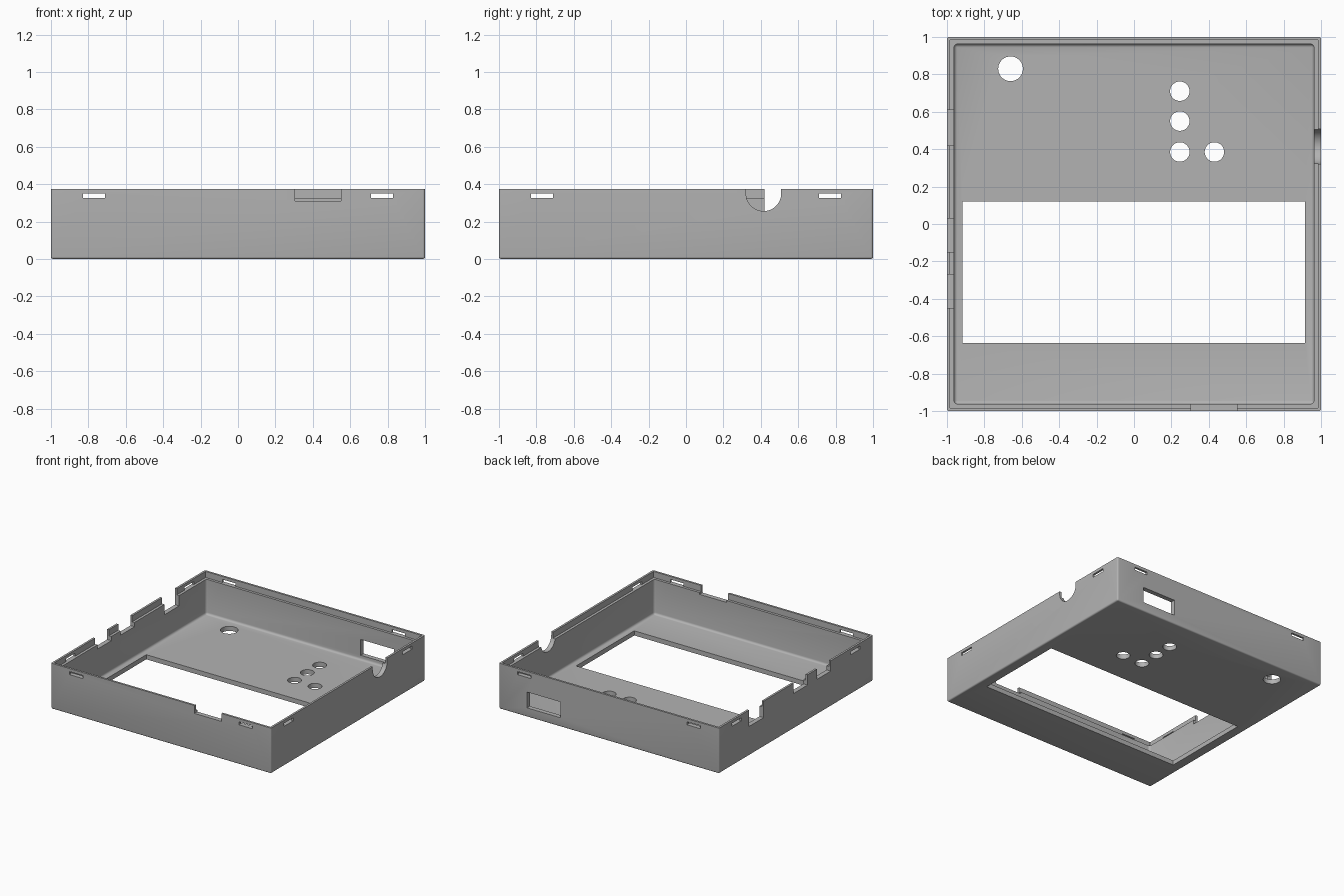
import bpy, bmesh
from mathutils import Matrix

if "Cube" in bpy.data.objects:
    bpy.data.objects.remove(bpy.data.objects["Cube"])

HEIGHT, WALL, FLOOR, LIP, LIP_Z = 0.375, 0.038, 0.038, 0.017, 0.325
TOP = 0.5  # cutters that open upward end here

plastic = bpy.data.materials.new("grey plastic")
plastic.use_nodes = True
grey = (0.45, 0.45, 0.45, 1)
plastic.diffuse_color = grey
plastic.node_tree.nodes["Principled BSDF"].inputs["Base Color"].default_value = grey


def finish(bm, name):
    mesh = bpy.data.meshes.new(name)
    bm.to_mesh(mesh)
    bm.free()
    obj = bpy.data.objects.new(name, mesh)
    mesh.materials.append(plastic)
    bpy.context.collection.objects.link(obj)
    return obj


def box(name, x, y, z, rounding=0):
    """Box between the given ranges; rounding softens all but the top edges."""
    bm = bmesh.new()
    bmesh.ops.create_cube(bm, size=1)
    for v in bm.verts:
        v.co = [(a + b) / 2 + c * (b - a) for c, (a, b) in zip(v.co, (x, y, z))]
    if rounding:
        edges = [e for e in bm.edges if min(v.co.z for v in e.verts) < z[1] - 0.001]
        bmesh.ops.bevel(bm, geom=edges, offset=rounding, segments=4,
                        profile=0.5, affect='EDGES')
    return finish(bm, name)


def cylinder(name, location, radius, depth, axis='Z'):
    bm = bmesh.new()
    turn = Matrix.Rotation(1.5707963, 4, 'Y') if axis == 'X' else Matrix()
    bmesh.ops.create_cone(bm, cap_ends=True, segments=48, radius1=radius,
                          radius2=radius, depth=depth,
                          matrix=Matrix.Translation(location) @ turn)
    return finish(bm, name)


def square(half):
    return (-half, half)


# Tray body with softly rounded outside edges
tray = box("enclosure_tray", square(1), square(1), (0, HEIGHT), 0.012)

# Hollow inside, and the stepped lip around the rim
inner = 1 - WALL
cutters = [
    box("cavity_cutter", square(inner), square(inner), (FLOOR, TOP), 0.018),
    box("lip_cutter", square(1 - LIP), square(1 - LIP), (LIP_Z, TOP)),
]

# Display window and button holes through the floor
cutters.append(box("display_cutter", (-0.918, 0.915), (-0.635, 0.12), (-0.1, 0.2)))
holes = [(-0.66, 0.83, 0.066), (0.245, 0.71, 0.052), (0.245, 0.55, 0.052),
         (0.245, 0.385, 0.052), (0.43, 0.385, 0.052)]
for x, y, r in holes:
    cutters.append(cylinder("hole_cutter", (x, y, 0), r, 0.3))

# Snap slots, two through each wall
for s in (-0.77, 0.77):
    span = (s - 0.06, s + 0.06)
    cutters.append(box("slot_cutter", span, square(1.2), (LIP_Z, 0.35)))
    cutters.append(box("slot_cutter", square(1.2), span, (LIP_Z, 0.35)))

# Rim notches in the front wall and right wall
cutters.append(box("front_notch_cutter", (0.305, 0.55), (-1.1, -0.9), (0.31, TOP)))
for y0, y1, z in [(0.42, 0.61, 0.24), (-0.15, 0.03, 0.29), (-0.45, -0.27, 0.29)]:
    cutters.append(box("side_notch_cutter", (-1.1, -0.9), (y0, y1), (z, TOP)))

# Round cable notch in the left wall
cutters.append(cylinder("cable_cutter", (1, 0.415, 0.35), 0.094, 0.2, 'X'))
cutters.append(box("cable_slot_cutter", (0.9, 1.1), (0.321, 0.509), (0.35, TOP)))

# Connector window in the back wall
cutters.append(box("connector_cutter", (0.442, 0.745), (0.9, 1.1), (0.075, 0.205)))

bpy.context.view_layer.objects.active = tray
for cutter in cutters:
    mod = tray.modifiers.new("cut", 'BOOLEAN')
    mod.operation, mod.solver, mod.object = 'DIFFERENCE', 'EXACT', cutter
    bpy.ops.object.modifier_apply(modifier=mod.name)
    bpy.data.objects.remove(cutter)

# Smooth the rounded edges, keep cut edges crisp
bpy.ops.object.select_all(action='DESELECT')
tray.select_set(True)
bpy.ops.object.shade_smooth_by_angle(angle=0.6)
